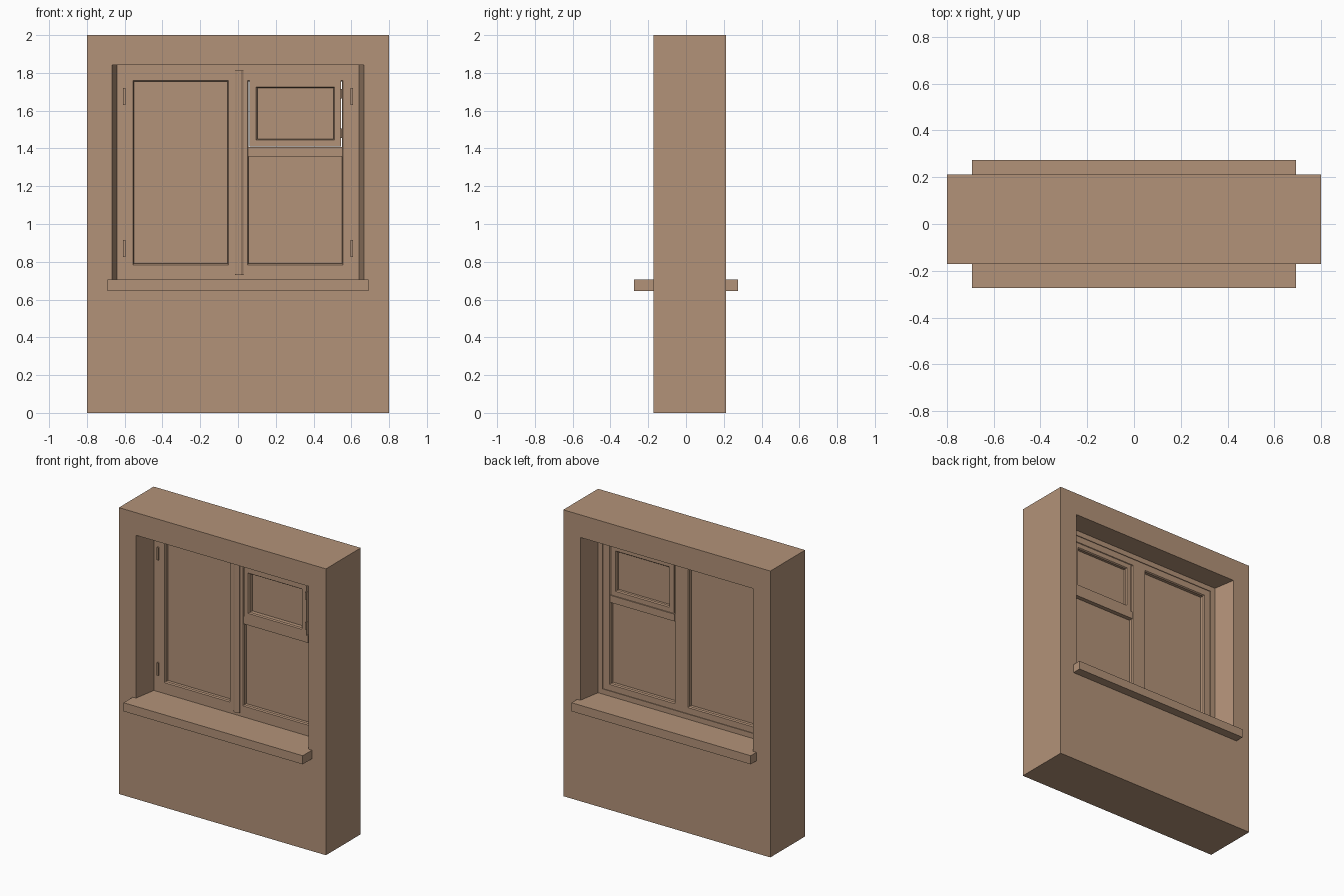
import bpy, bmesh

if "Cube" in bpy.data.objects:
    bpy.data.objects.remove(bpy.data.objects["Cube"])

mat = bpy.data.materials.new("warm_brown")
mat.diffuse_color = (0.45, 0.29, 0.19, 1)
mat.use_nodes = True
mat.node_tree.nodes["Principled BSDF"].inputs["Base Color"].default_value = mat.diffuse_color


def finish(name, bm):
    bmesh.ops.recalc_face_normals(bm, faces=bm.faces)
    me = bpy.data.meshes.new(name)
    bm.to_mesh(me)
    bm.free()
    me.materials.append(mat)
    ob = bpy.data.objects.new(name, me)
    bpy.context.collection.objects.link(ob)
    return ob


def box(name, x0, x1, y0, y1, z0, z1):
    bm = bmesh.new()
    bmesh.ops.create_cube(bm, size=1)
    for v in bm.verts:
        v.co = ((x0 + x1) / 2 + v.co.x * (x1 - x0),
                (y0 + y1) / 2 + v.co.y * (y1 - y0),
                (z0 + z1) / 2 + v.co.z * (z1 - z0))
    return finish(name, bm)


def ring(name, loops):
    """Closed frame lofted through rectangles given as (x0, x1, z0, z1, y)."""
    bm = bmesh.new()
    rows = [[bm.verts.new(p) for p in ((a, y, c), (b, y, c), (b, y, d), (a, y, d))]
            for a, b, c, d, y in loops]
    for i, r in enumerate(rows):
        s = rows[(i + 1) % len(rows)]
        for k in range(4):
            bm.faces.new((r[k], r[(k + 1) % 4], s[(k + 1) % 4], s[k]))
    return finish(name, bm)


def frame(name, rect, profile):
    """Mitred frame: profile points are (inset from rect, y)."""
    a, b, c, d = rect
    return ring(name, [(a + i, b - i, c + i, d - i, y) for i, y in profile])


def prism(name, outline, z0, z1):
    bm = bmesh.new()
    f = bm.faces.new([bm.verts.new((x, y, z0)) for x, y in outline])
    ext = bmesh.ops.extrude_face_region(bm, geom=[f])["geom"]
    bmesh.ops.translate(bm, vec=(0, 0, z1 - z0),
                        verts=[g for g in ext if isinstance(g, bmesh.types.BMVert)])
    return finish(name, bm)


WF, WB = -0.172, 0.212      # wall faces
FF, FB = -0.013, 0.055      # window frame faces
SF, SB = -0.018, 0.050      # sash faces
SILL = 0.705

# Wall with splayed reveals on both sides
bottom = 0.645
ring("wall", [(-0.8, 0.8, 0, 2, WF), (-0.667, 0.667, bottom, 1.842, WF),
              (-0.641, 0.641, bottom, 1.842, FF), (-0.641, 0.641, bottom, 1.842, FB),
              (-0.667, 0.667, bottom, 1.842, WB), (-0.8, 0.8, 0, 2, WB)])

# Sills: wide nose outside, narrowing to fit the reveal
for name, edge, wall, inner in (("outer_sill", -0.274, WF, FF), ("inner_sill", 0.274, WB, FB)):
    prism(name, [(-0.692, edge), (0.692, edge), (0.692, wall), (0.667, wall),
                 (0.641, inner), (-0.641, inner), (-0.667, wall), (-0.692, wall)],
          0.645, SILL)

# Fixed outer frame
frame("window_frame", (-0.641, 0.641, SILL, 1.842),
      [(0, FF), (0.036, FF), (0.036, FB), (0, FB)])

# Sash frames with a small bevelled glazing rebate
def sash_profile(w, f, b):
    return [(0, f), (w - 0.006, f), (w, f + 0.008), (w, b - 0.008), (w - 0.006, b), (0, b)]

for side, rect in (("left", (-0.605, -0.001, 0.735, 1.81)), ("right", (0.001, 0.605, 0.735, 1.81))):
    frame(side + "_sash", rect, sash_profile(0.055, SF, SB))

# Transom bar and small vent sash in the right leaf
box("transom_bar", 0.054, 0.552, SF, SB, 1.358, 1.408)
frame("vent_sash", (0.062, 0.546, 1.41, 1.76), sash_profile(0.04, SF - 0.006, SB - 0.004))

# Glass panes
for name, r in (("left_glass", (-0.56, -0.05, 0.78, 1.766)),
                ("lower_glass", (0.05, 0.56, 0.78, 1.37)),
                ("vent_glass", (0.095, 0.515, 1.44, 1.73))):
    box(name, r[0], r[1], 0.012, 0.02, r[2], r[3])

# Moulded cover strip where the leaves meet
prism("meeting_strip", [(-0.016, SF + 0.002), (-0.016, SF - 0.008), (-0.004, SF - 0.016),
                        (0.016, SF - 0.016), (0.028, SF - 0.008), (0.028, SF + 0.002)], 0.73, 1.812)

# Hinges
for side in (-1, 1):
    for z in (0.87, 1.675):
        x = side * 0.602
        box("hinge", x - 0.006, x + 0.006, SF - 0.012, SF + 0.004, z - 0.044, z + 0.044)
for z in (1.48, 1.69):
    box("vent_hinge", 0.541, 0.55, SF - 0.014, SF + 0.004, z - 0.025, z + 0.025)
